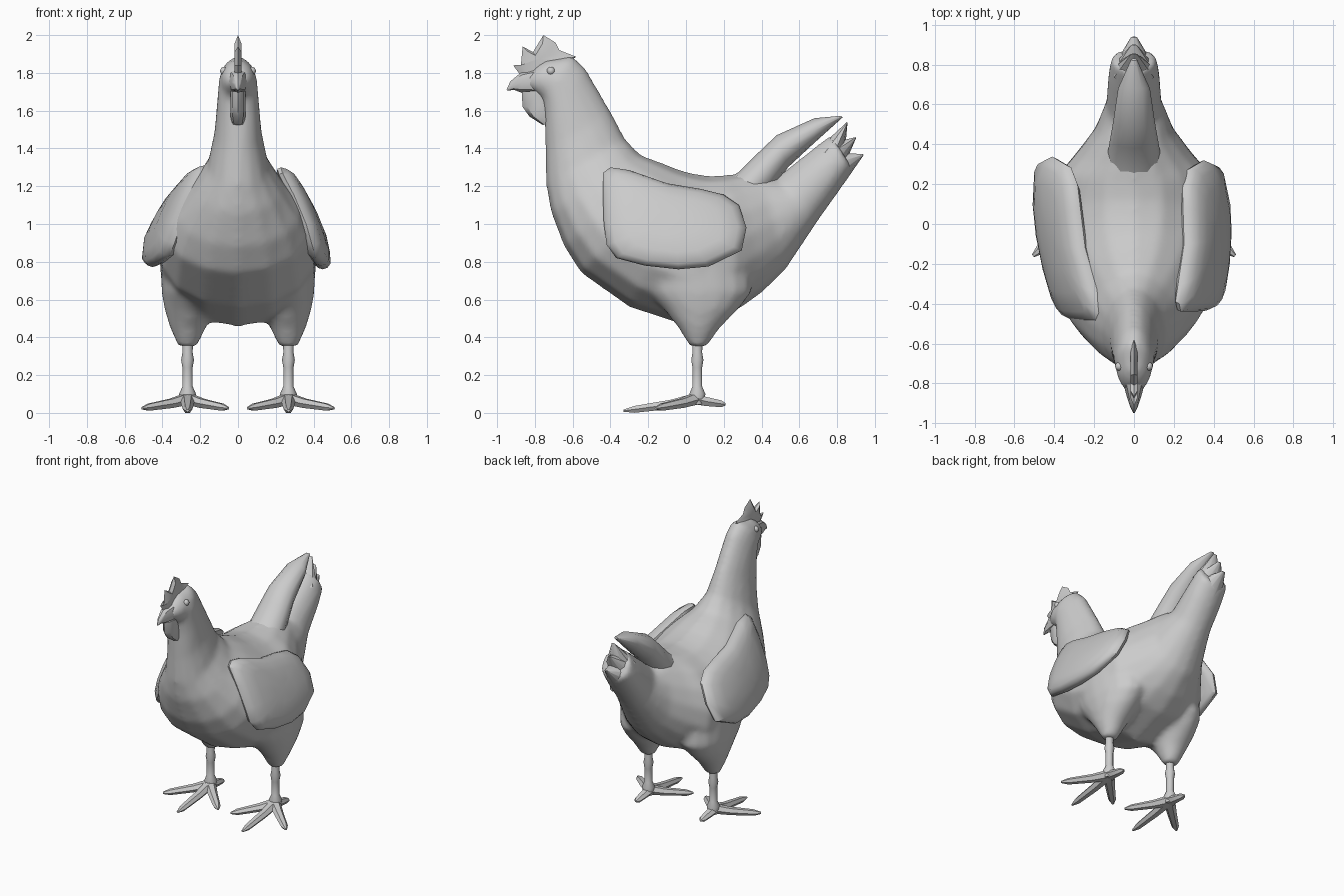
import bpy, bmesh, math
from mathutils import Vector

mat = bpy.data.materials.new("plain grey")
mat.diffuse_color = (0.6, 0.6, 0.6, 1)


def make(name, lofts):
    """One object from a list of lofts; each loft is a list of equal-length point rings."""
    bm = bmesh.new()
    for rings in lofts:
        vs = [[bm.verts.new(p) for p in r] for r in rings]
        n = len(vs[0])
        for a, b in zip(vs, vs[1:]):
            for i in range(n):
                bm.faces.new((a[i], a[(i + 1) % n], b[(i + 1) % n], b[i]))
        for r in (vs[0], vs[-1]):
            c = bm.verts.new(sum((v.co for v in r), Vector()) / n)
            for i in range(n):
                bm.faces.new((r[i], r[(i + 1) % n], c))
    bmesh.ops.recalc_face_normals(bm, faces=bm.faces)
    me = bpy.data.meshes.new(name)
    bm.to_mesh(me)
    bm.free()
    me.materials.append(mat)
    ob = bpy.data.objects.new(name, me)
    bpy.context.collection.objects.link(ob)
    return ob


def sections(rows, seg=16, bias=0.0):
    """Symmetric rings, each given by upper (y, z), lower (y, z) and half width."""
    out = []
    for ay, az, by, bz, w in rows:
        ring = []
        for i in range(seg):
            t = 2 * math.pi * i / seg
            c, s = math.cos(t), math.sin(t)
            ring.append(Vector((w * s * (1 - bias * c),
                                (ay + by) / 2 + (ay - by) / 2 * c,
                                (az + bz) / 2 + (az - bz) / 2 * c)))
        out.append(ring)
    return out


def column(rows, seg=10):
    """Level rings: x, y, z, radius x, radius y."""
    return [[Vector((x + rx * math.cos(2 * math.pi * i / seg),
                     y + ry * math.sin(2 * math.pi * i / seg), z))
             for i in range(seg)] for x, y, z, rx, ry in rows]


def toe(start, tip, w, h):
    """Tapering toe between two points, with a flattened section."""
    a, b = Vector(start), Vector(tip)
    side = (b - a).cross(Vector((0, 0, 1))).normalized()
    rings = []
    for f, k in ((0, 1.0), (0.35, 0.8), (0.85, 0.6), (1, 0.2)):
        c = a.lerp(b, f)
        c.z = a.z + (b.z - a.z) * f ** 0.7
        rings.append([c + side * w * k * math.cos(t) + Vector((0, 0, h * k * math.sin(t)))
                      for t in (i * math.pi / 3 for i in range(6))])
    return rings


# Body: one skin from the face down the neck and back to the tail
trunk = sections([
    (-0.80, 1.83, -0.86, 1.73, 0.045),
    (-0.74, 1.87, -0.81, 1.70, 0.08),
    (-0.60, 1.89, -0.76, 1.66, 0.10),
    (-0.53, 1.825, -0.75, 1.56, 0.108),
    (-0.40, 1.60, -0.745, 1.38, 0.125),
    (-0.32, 1.45, -0.74, 1.20, 0.16),
    (-0.24, 1.365, -0.715, 1.06, 0.235),
    (-0.13, 1.325, -0.645, 0.88, 0.33),
    (-0.03, 1.285, -0.555, 0.74, 0.39),
    (0.05, 1.265, -0.30, 0.56, 0.415),
    (0.12, 1.255, 0.02, 0.455, 0.42),
    (0.22, 1.26, 0.28, 0.55, 0.38),
    (0.30, 1.27, 0.40, 0.635, 0.29),
    (0.40, 1.28, 0.525, 0.755, 0.20),
    (0.47, 1.24, 0.705, 1.025, 0.14),
    (0.66, 1.39, 0.805, 1.165, 0.13),
    (0.77, 1.475, 0.885, 1.285, 0.115)], bias=0.13)

# Feathered thighs, fused smoothly into the body
thighs = [column([
    (0.20 * s, 0.02, 0.95, 0.15, 0.24),
    (0.235 * s, 0.04, 0.78, 0.175, 0.30),
    (0.245 * s, 0.07, 0.64, 0.16, 0.28),
    (0.255 * s, 0.08, 0.55, 0.135, 0.20),
    (0.265 * s, 0.07, 0.45, 0.095, 0.11),
    (0.267 * s, 0.065, 0.35, 0.05, 0.045)], 16) for s in (1, -1)]
body = make("body", [trunk] + thighs)
remesh = body.modifiers.new("fuse", 'REMESH')
remesh.mode = 'VOXEL'
remesh.voxel_size = 0.02
remesh.use_smooth_shade = True
smooth = body.modifiers.new("soften", 'SMOOTH')
smooth.factor = 0.5
smooth.iterations = 8

# Tail: raised upper plume, and three ragged tips ending the lower tail
make("upper_tail", [sections([
    (0.18, 1.22, 0.30, 1.06, 0.14),
    (0.28, 1.275, 0.40, 1.10, 0.135),
    (0.38, 1.375, 0.47, 1.20, 0.12),
    (0.48, 1.47, 0.54, 1.30, 0.105),
    (0.68, 1.56, 0.68, 1.43, 0.08),
    (0.82, 1.573, 0.83, 1.565, 0.015)], 12)])
tips = [(0.68, 1.38, 0.84, 1.37, 0.105, 0.855, 1.54),
        (0.74, 1.42, 0.83, 1.29, 0.105, 0.90, 1.46),
        (0.76, 1.38, 0.83, 1.205, 0.10, 0.94, 1.37)]
make("tail_tips", [sections([(a, b, c, d, w), (y - .003, z, y, z - .006, 0.015)], 10)
                   for a, b, c, d, w, y, z in tips])

# Beak and wattle
make("beak", [sections([
    (-0.78, 1.83, -0.78, 1.69, 0.06),
    (-0.87, 1.805, -0.87, 1.695, 0.035),
    (-0.93, 1.755, -0.91, 1.71, 0.018),
    (-0.95, 1.712, -0.945, 1.706, 0.004)], 8)])
make("wattle", [sections([
    (-0.71, 1.71, -0.87, 1.70, 0.04),
    (-0.69, 1.63, -0.865, 1.62, 0.04),
    (-0.69, 1.57, -0.83, 1.57, 0.04),
    (-0.70, 1.53, -0.76, 1.525, 0.03)], 8)])

# Comb: thin jagged blade, thickest along its base
comb = [(-0.87, 1.78), (-0.915, 1.84), (-0.875, 1.83), (-0.865, 1.94), (-0.81, 1.91),
        (-0.755, 2.0), (-0.69, 1.96), (-0.67, 1.92), (-0.58, 1.885), (-0.70, 1.82)]
make("comb", [[[Vector((x, -0.77 + (y + 0.77) * k, 1.85 + (z - 1.85) * k)) for y, z in comb]
               for x, k in ((-0.018, 0.7), (0, 1.0), (0.018, 0.7))]])

# Wing: rounded side outline, puffed, leaning outward towards the bottom
outline = [(-.44, 1.27), (-.40, 1.30), (-.30, 1.285), (-.1, 1.215), (.08, 1.185), (.2, 1.155),
           (.28, 1.1), (.32, .98), (.295, .86), (.12, .775), (-.04, .76), (-.22, .78),
           (-.37, .82), (-.42, .89), (-.435, 1.0), (-.44, 1.15)]
lean = [(0.70, 0.455), (0.80, 0.445), (0.95, 0.42), (1.1, 0.365), (1.2, 0.315), (1.32, 0.25)]


def lean_x(y, z):
    # the sloping upper edge follows the back, so the lean is measured from it
    z = min(z + 0.24 * max(0, y + 0.35) * max(0, z - 0.76) / 0.45, 1.32)
    for (z0, x0), (z1, x1) in zip(lean, lean[1:]):
        if z <= z1:
            return x0 + (x1 - x0) * (z - z0) / (z1 - z0)
    return lean[-1][1]


def wing(name, side, yaw, stretch, lift):
    rings = []
    for off, k in ((-.05, .3), (-.05, .65), (-.045, .88), (-.025, .97), (0, 1),
                   (.025, .97), (.045, .88), (.053, .65), (.055, .3)):
        ring = []
        for y, z in outline:
            y, z = -0.06 + (y + 0.06) * k, 1.02 + (z - 1.02) * k
            x = lean_x(y, z) - 0.25 * (y + 0.03) ** 2 + off + yaw * (y + 0.06)
            ring.append(Vector((side * x, -0.06 + (y + 0.06) * stretch - abs(yaw) * 0.1, z + lift)))
        rings.append(ring)
    make(name, [rings])


wing("right_wing", 1, 0.0, 1.0, 0.0)
wing("left_wing", -1, 0.16, 1.09, 0.012)

for side, label in ((1, "right"), (-1, "left")):
    x = 0.267 * side
    # Knobbly shank
    make(label + "_leg", [column([(x, 0.06, z, r, r) for z, r in (
        (0.42, 0.03), (0.32, 0.027), (0.28, 0.034), (0.24, 0.027),
        (0.14, 0.027), (0.10, 0.045), (0.045, 0.035))])])
    # Foot: three front toes and one hind toe
    start = (x, 0.05, 0.075)
    make(label + "_foot", [toe(start, (x + dx * side, y, z), 0.042, 0.035) for dx, y, z in (
        (0, -0.33, 0.012), (0.24, -0.16, 0.025), (-0.215, -0.16, 0.025), (0, 0.21, 0.045))])
    # Eye
    bpy.ops.mesh.primitive_uv_sphere_add(segments=12, ring_count=8, radius=0.022,
                                         location=(0.073 * side, -0.715, 1.81))
    eye = bpy.context.object
    eye.name = label + "_eye"
    eye.data.materials.append(mat)

bpy.ops.object.select_all(action='SELECT')
body.select_set(False)
bpy.ops.object.shade_smooth_by_angle(angle=math.radians(40))
